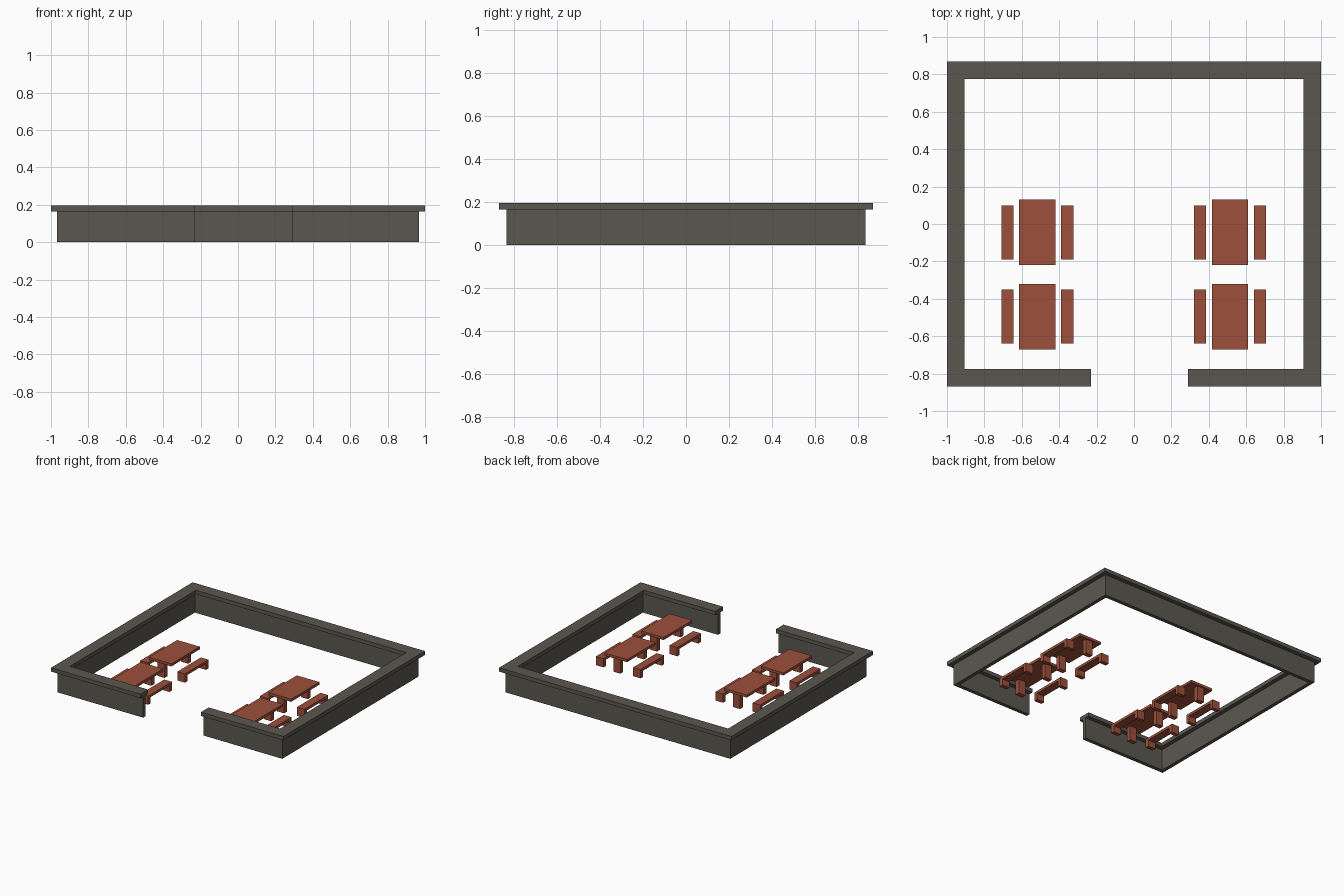
import bpy, bmesh

if "Cube" in bpy.data.objects:
    bpy.data.objects.remove(bpy.data.objects["Cube"])


def material(name, color):
    m = bpy.data.materials.new(name)
    m.diffuse_color = (*color, 1)
    m.use_nodes = True
    m.node_tree.nodes["Principled BSDF"].inputs["Base Color"].default_value = m.diffuse_color
    return m


STONE = material("dark stone", (0.105, 0.097, 0.08))
WOOD = material("red wood", (0.34, 0.08, 0.045))


def finish(name, bm, mat):
    bmesh.ops.recalc_face_normals(bm, faces=bm.faces)
    me = bpy.data.meshes.new(name)
    bm.to_mesh(me)
    bm.free()
    me.materials.append(mat)
    ob = bpy.data.objects.new(name, me)
    bpy.context.collection.objects.link(ob)


def add_box(bm, x0, x1, y0, y1, z0, z1):
    vs = bmesh.ops.create_cube(bm, size=1)["verts"]
    bmesh.ops.scale(bm, vec=(x1 - x0, y1 - y0, z1 - z0), verts=vs)
    bmesh.ops.translate(bm, vec=((x0 + x1) / 2, (y0 + y1) / 2, (z0 + z1) / 2), verts=vs)


def enclosure(name, half, z0, z1):
    """Mitred band following the courtyard boundary, open at the front gap."""
    cx, cy, gap_l, gap_r = 0.9525, 0.8225, -0.23, 0.29

    def loop(o):
        return [(gap_l, -cy - o), (-cx - o, -cy - o), (-cx - o, cy + o),
                (cx + o, cy + o), (cx + o, -cy - o), (gap_r, -cy - o)]

    bm = bmesh.new()
    rings = []
    for a, b in zip(loop(half), loop(-half)):
        rings.append([bm.verts.new((*p, z)) for p, z in ((a, z0), (a, z1), (b, z1), (b, z0))])
    for r, s in zip(rings, rings[1:]):
        for i in range(4):
            j = (i + 1) % 4
            bm.faces.new((r[i], r[j], s[j], s[i]))
    bm.faces.new(rings[0])
    bm.faces.new(rings[-1])
    finish(name, bm, STONE)


# Perimeter wall and its overhanging cap
enclosure("wall", 0.0145, 0, 0.165)
enclosure("wall_cap", 0.0475, 0.165, 0.195)


def table(cx, cy):
    bm = bmesh.new()
    add_box(bm, cx - 0.097, cx + 0.097, cy - 0.175, cy + 0.175, 0.112, 0.132)
    for s in (-1, 1):  # central pedestal near each end
        y = cy + s * 0.145
        add_box(bm, cx - 0.03, cx + 0.03, y - 0.018, y + 0.018, 0, 0.112)
    finish("table", bm, WOOD)


def bench(cx, cy):
    bm = bmesh.new()
    add_box(bm, cx - 0.0325, cx + 0.0325, cy - 0.145, cy + 0.145, 0.048, 0.068)
    for s in (-1, 1):  # end supports
        y = cy + s * 0.13
        add_box(bm, cx - 0.0325, cx + 0.0325, y - 0.015, y + 0.015, 0, 0.048)
    finish("bench", bm, WOOD)


# Four picnic sets: a table with a bench on either side
for cx in (-0.517, 0.513):
    for cy in (-0.045, -0.495):
        table(cx, cy)
        for s in (-1, 1):
            bench(cx + s * 0.16, cy)
